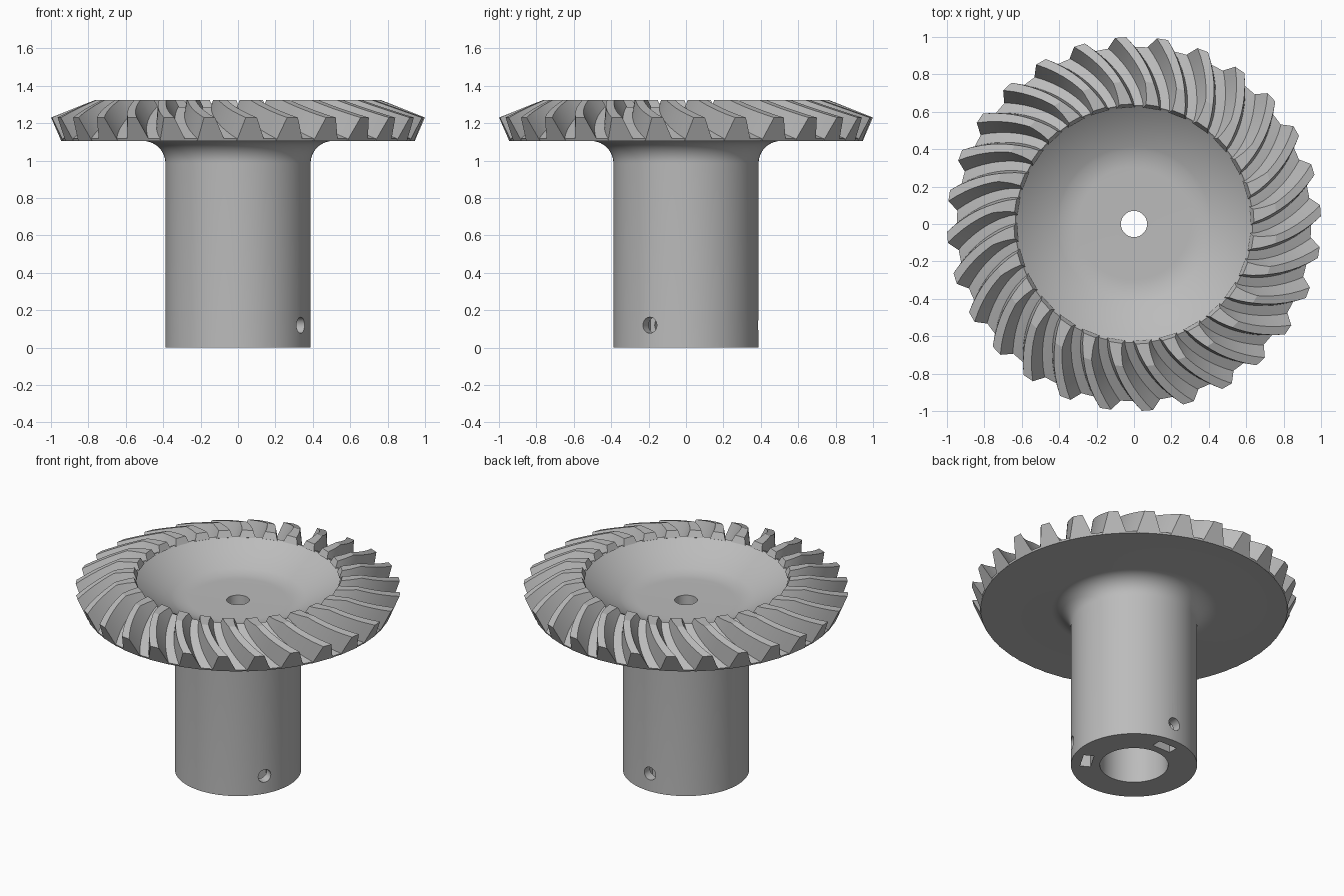
import bpy, bmesh, math
from mathutils import Matrix, Vector

cube = bpy.data.objects.get("Cube")
if cube:
    bpy.data.objects.remove(cube, do_unlink=True)

TEETH = 28
APEX = 1.63          # height where the tooth lines meet on the axis
TOP = 1.325          # flat trim height of the teeth
TWIST = math.radians(13)

steel = bpy.data.materials.new("plain_grey")
steel.use_nodes = True
steel.diffuse_color = (0.5, 0.5, 0.5, 1)
steel.node_tree.nodes["Principled BSDF"].inputs["Base Color"].default_value = (0.5, 0.5, 0.5, 1)


def make_object(name, bm):
    bmesh.ops.recalc_face_normals(bm, faces=bm.faces)
    mesh = bpy.data.meshes.new(name)
    bm.to_mesh(mesh)
    bm.free()
    mesh.materials.append(steel)
    obj = bpy.data.objects.new(name, mesh)
    bpy.context.collection.objects.link(obj)
    return obj


def activate(obj):
    bpy.ops.object.select_all(action='DESELECT')
    obj.select_set(True)
    bpy.context.view_layer.objects.active = obj


def arc(cx, cz, radius, start, end, steps):
    angles = [math.radians(start + (end - start) * i / steps) for i in range(steps + 1)]
    return [(cx + radius * math.cos(a), cz + radius * math.sin(a)) for a in angles]


def lathe(name, profile, segments):
    bm = bmesh.new()
    rings = []
    for i in range(segments):
        a = math.tau * i / segments
        rings.append([bm.verts.new((r * math.cos(a), r * math.sin(a), z)) for r, z in profile])
    for i in range(segments):
        p, q = rings[i], rings[(i + 1) % segments]
        for j in range(len(profile)):
            k = (j + 1) % len(profile)
            bm.faces.new((p[j], q[j], q[k], p[k]))
    return make_object(name, bm)


# Hub: hollow shaft, flared neck, disc with sloping root and dished top
profile = [(0.21, 0), (0.388, 0)]
profile += arc(0.508, 0.985, 0.12, 180, 90, 10)
profile += [(0.942, 1.105), (0.947, 1.117), (0.635, 1.287), (0.625, 1.275)]
profile += arc(0.3, 1.45, 0.3, -68, -90, 6)
profile += [(0.07, 1.15), (0.07, 0.6), (0.21, 0.6)]
hub = lathe("hub", profile, 112)


# Set-screw holes and nut pockets at three positions
def cutter(kind, angle):
    bm = bmesh.new()
    if kind == "screw_hole":
        bmesh.ops.create_cone(bm, cap_ends=True, segments=24, radius1=0.043, radius2=0.043, depth=0.32,
                              matrix=Matrix.Translation((0.31, 0, 0.12)) @ Matrix.Rotation(math.pi / 2, 4, 'Y'))
    else:
        bmesh.ops.create_cube(bm, size=1, matrix=Matrix.Translation((0.293, 0, 0.07))
                              @ Matrix.Diagonal((0.065, 0.135, 0.24, 1)))
    bm.transform(Matrix.Rotation(math.radians(angle), 4, 'Z'))
    obj = make_object(kind + "_cutter", bm)
    obj.hide_render = True
    return obj


for angle in (90, -30, -150):
    for kind in ("screw_hole", "nut_pocket"):
        tool = cutter(kind, angle)
        mod = hub.modifiers.new(kind, 'BOOLEAN')
        mod.operation = 'DIFFERENCE'
        mod.solver = 'EXACT'
        mod.object = tool
        activate(hub)
        bpy.ops.object.modifier_apply(modifier=mod.name)
        bpy.data.objects.remove(tool, do_unlink=True)


# Spiral teeth: sections shrink toward the apex and turn as they go inward
def tooth_section(scale, turn, center):
    root = Vector((0.945 * scale, APEX - 0.525 * scale))
    tip = Vector((scale, APEX - 0.4 * scale))
    cut = min(1, (TOP - root.y) / (tip.y - root.y))
    top = root.lerp(tip, cut)
    wide, narrow = 0.079, 0.079 + (0.030 - 0.079) * cut
    points = []
    for p, half in ((root, -wide), (top, -narrow), (top, narrow), (root, wide)):
        a = center - turn + half
        points.append((p.x * math.cos(a), p.x * math.sin(a), p.y))
    return points


bm = bmesh.new()
STEPS = 8
OUTER, INNER, TRIM = 1.0, 0.66, (APEX - TOP) / 0.4
# One section sits exactly where the flat trim begins
scales = sorted({OUTER + (INNER - OUTER) * i / STEPS for i in range(STEPS + 1)} | {TRIM}, reverse=True)
for n in range(TEETH):
    center = math.radians(-85.9) + math.tau * n / TEETH
    rows = []
    for s in scales:
        t = (OUTER - s) / (OUTER - INNER)
        turn = TWIST * (1 - (1 - t) ** 1.3)
        rows.append([bm.verts.new(p) for p in tooth_section(s, turn, center)])
    for a, b in zip(rows, rows[1:]):
        for j in range(4):
            k = (j + 1) % 4
            bm.faces.new((a[j], a[k], b[k], b[j]))
    bm.faces.new(rows[0])
    bm.faces.new(rows[-1])
teeth = make_object("spiral_teeth", bm)

# Smooth round surfaces, crisp edges
for obj, limit in ((hub, 30), (teeth, 15)):
    activate(obj)
    bpy.ops.object.shade_smooth_by_angle(angle=math.radians(limit))
bpy.ops.object.select_all(action='DESELECT')
